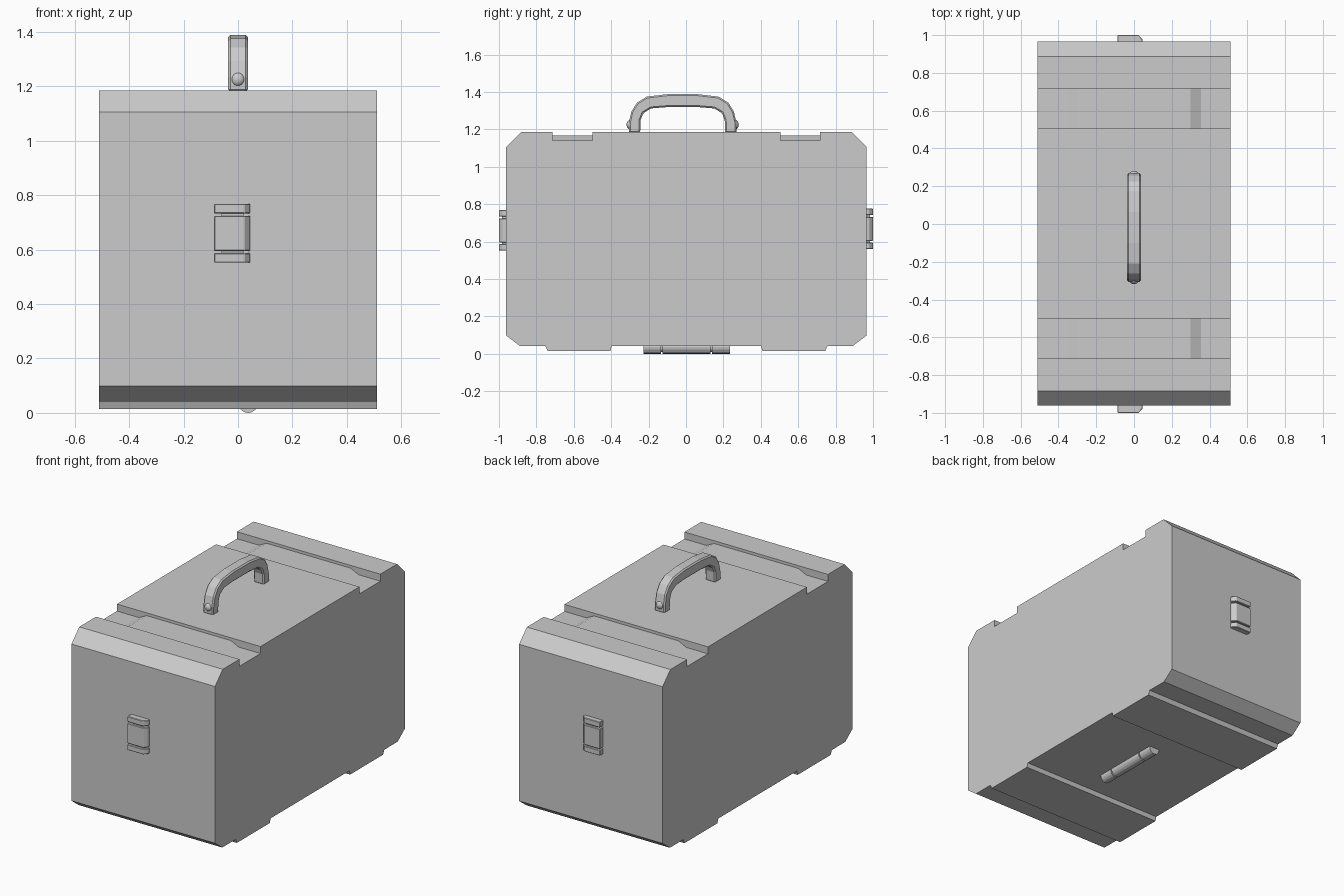
import bpy, bmesh, math
from mathutils import Vector

if "Cube" in bpy.data.objects:
    bpy.data.objects.remove(bpy.data.objects["Cube"])


def prism(name, pts, lo, hi, axis, bevel=0.0):
    """Extrude a 2D outline along an axis (pts are the other two coordinates in order)."""
    def place(p, d):
        c = list(p)
        c.insert("xyz".index(axis), d)
        return Vector(c)
    bm = bmesh.new()
    face = bm.faces.new([bm.verts.new(place(p, lo)) for p in pts])
    ext = bmesh.ops.extrude_face_region(bm, geom=[face])
    shift = place((0, 0), hi - lo)
    bmesh.ops.translate(bm, vec=shift,
                        verts=[g for g in ext["geom"] if isinstance(g, bmesh.types.BMVert)])
    bmesh.ops.recalc_face_normals(bm, faces=bm.faces)
    me = bpy.data.meshes.new(name)
    bm.to_mesh(me)
    bm.free()
    ob = bpy.data.objects.new(name, me)
    bpy.context.collection.objects.link(ob)
    if bevel:
        mod = ob.modifiers.new("Bevel", "BEVEL")
        mod.width, mod.segments, mod.limit_method = bevel, 1, "ANGLE"
    return ob


def mirrored(half, c=0.0):
    """Append the half outline reflected about y = c."""
    return half + [(2 * c - y, z) for y, z in reversed(half)]


# Case body: side profile with chamfered corners and two feet
case = prism("case_body", mirrored([
    (-0.397, 0.042), (-0.405, 0.015), (-0.74, 0.015), (-0.752, 0.042), (-0.888, 0.042),
    (-0.962, 0.098), (-0.962, 1.105), (-0.883, 1.185)], 0.002), -0.51, 0.51, "x")

# Channels across the lid, deeper toward both ends
channel = [(-0.6, 1.14), (-0.355, 1.14), (-0.3, 1.167), (0.3, 1.167), (0.355, 1.14),
           (0.6, 1.14), (0.6, 1.3), (-0.6, 1.3)]
bpy.context.view_layer.objects.active = case
for y0, y1 in ((-0.713, -0.5), (0.505, 0.717)):
    cutter = prism("channel_cutter", channel, y0, y1, "y")
    cutter.hide_render = True
    mod = case.modifiers.new("Channel", "BOOLEAN")
    mod.operation, mod.solver, mod.object = "DIFFERENCE", "EXACT", cutter
    bpy.ops.object.modifier_apply(modifier=mod.name)
    bpy.data.objects.remove(cutter)

# Carry handle
mid = -0.018
outer = [(-0.306, 1.18), (-0.306, 1.235), (-0.292, 1.295), (-0.262, 1.343), (-0.21, 1.375),
         (-0.1, 1.388)]
inner = [(-0.245, 1.18), (-0.243, 1.25), (-0.228, 1.287), (-0.187, 1.312), (-0.1, 1.319)]
arch = mirrored(outer, mid) + list(reversed(mirrored(inner, mid)))
prism("handle", arch, -0.036, 0.036, "x", 0.008)

# Round pins on the handle legs
for name, y in (("front_pin", -0.296), ("back_pin", 0.26)):
    bpy.ops.mesh.primitive_uv_sphere_add(segments=16, ring_count=8, radius=0.026,
                                         location=(0, y, 1.225))
    pin = bpy.context.object
    pin.name = name + "_handle"
    pin.scale.y = 0.85
    bpy.ops.object.shade_smooth_by_angle()

# Latches: cap, plate and foot on a thinner core
for side, s, dz in (("front", -1, 0.0), ("back", 1, 0.008)):
    wall = 0.955 * s
    shape = [(-0.088, wall), (-0.088, s), (0.024, s), (0.045, 0.978 * s), (0.045, wall)]
    core = [(-0.06, wall), (-0.06, 0.985 * s), (0.02, 0.985 * s), (0.02, wall)]
    for part, z0, z1 in (("foot", 0.552, 0.587), ("plate", 0.595, 0.724), ("cap", 0.733, 0.768)):
        prism(f"{side}_latch_{part}", shape, z0 + dz, z1 + dz, "z", 0.003)
    prism(f"{side}_latch_core", core, 0.57 + dz, 0.75 + dz, "z")

# Hinge barrel under the case, in three knuckles on a pin
def barrel(name, r, y0, y1):
    ring = [(0.037 + r * math.cos(a * math.pi / 8), 0.037 + r * math.sin(a * math.pi / 8))
            for a in range(16)]
    prism(name, ring, y0, y1, "y")


for i, (y0, y1) in enumerate(((-0.226, -0.133), (-0.125, 0.13), (0.138, 0.236))):
    barrel(f"hinge_knuckle_{i + 1}", 0.037, y0, y1)
barrel("hinge_pin", 0.028, -0.2, 0.2)
